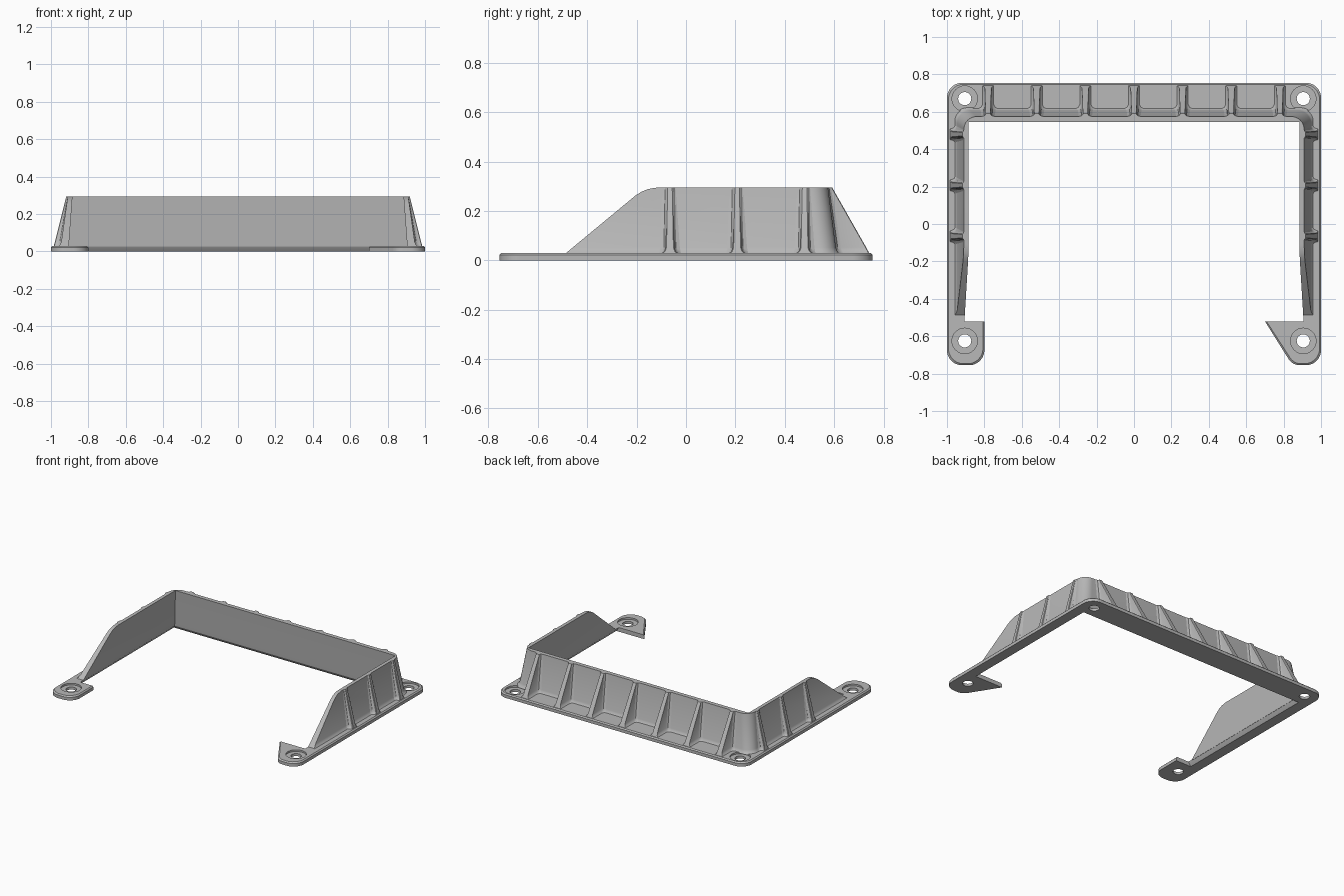
import bpy, bmesh, math
from mathutils import Vector

if "Cube" in bpy.data.objects:
    bpy.data.objects.remove(bpy.data.objects["Cube"], do_unlink=True)

grey = bpy.data.materials.new("plain grey")
grey.use_nodes = True
GREY = (0.48, 0.48, 0.48, 1)
grey.diffuse_color = GREY
grey.node_tree.nodes["Principled BSDF"].inputs["Base Color"].default_value = GREY

BASE_Z, TOP_Z = 0.03, 0.295


def loft(name, sections):
    """Skin a closed solid through sections with equal point counts."""
    bm = bmesh.new()
    rings = [[bm.verts.new(p) for p in s] for s in sections]
    for a, b in zip(rings, rings[1:]):
        for i in range(len(a)):
            j = (i + 1) % len(a)
            bm.faces.new((a[i], a[j], b[j], b[i]))
    caps = [bm.faces.new(rings[0]), bm.faces.new(rings[-1])]
    bmesh.ops.recalc_face_normals(bm, faces=bm.faces)
    bmesh.ops.triangulate(bm, faces=caps)
    mesh = bpy.data.meshes.new(name)
    bm.to_mesh(mesh)
    bm.free()
    mesh.materials.append(grey)
    ob = bpy.data.objects.new(name, mesh)
    bpy.context.collection.objects.link(ob)
    return ob


def outline(corners, z, steps=8):
    """Polygon from (x, y, radius) corners, rounding where radius > 0."""
    pts = []
    for k, (x, y, r) in enumerate(corners):
        c = Vector((x, y))
        if not r:
            pts.append((x, y, z))
            continue
        u = (Vector(corners[k - 1][:2]) - c).normalized()
        v = (Vector(corners[(k + 1) % len(corners)][:2]) - c).normalized()
        half = u.angle(v) / 2
        centre = c + (u + v).normalized() * r / math.sin(half)
        a = c + u * r / math.tan(half) - centre
        b = c + v * r / math.tan(half) - centre
        for i in range(steps + 1):
            p = centre + a.lerp(b, i / steps).normalized() * r
            pts.append((p.x, p.y, z))
    return pts


def activate(ob):
    bpy.ops.object.select_all(action='DESELECT')
    ob.select_set(True)
    bpy.context.view_layer.objects.active = ob


def cut(ob, cutter):
    activate(ob)
    mod = ob.modifiers.new("cut", 'BOOLEAN')
    mod.operation, mod.solver, mod.object = 'DIFFERENCE', 'EXACT', cutter
    bpy.ops.object.modifier_apply(modifier=mod.name)
    bpy.data.objects.remove(cutter, do_unlink=True)


def smooth(ob):
    activate(ob)
    bpy.ops.object.shade_smooth_by_angle(angle=math.radians(32))


# Open base frame with two different front feet
def base_section(z, o, i):
    xi, yi, f = 0.905 + i, 0.565 + i, -0.52
    return outline([
        (-1 + o, -0.755 + o, 0.08), (-0.80 - o, -0.755 + o, 0.08),
        (-0.80 - o, f, 0), (-xi, f, 0), (-xi, yi, 0), (xi, yi, 0),
        (xi, f, 0), (0.70 + o, f, 0), (0.847 + o, -0.755 + o, 0.07),
        (1 - o, -0.755 + o, 0.08), (1 - o, 0.755 - o, 0.08),
        (-1 + o, 0.755 - o, 0.08)], z)


base = loft("base_frame", [base_section(0, 0, 0.02),
                           base_section(0.022, 0, 0.003),
                           base_section(BASE_Z, 0.008, 0)])

# Screw holes with counterbores
for x in (-0.905, 0.905):
    for y in (-0.625, 0.67):
        for radius, low in ((0.068, 0.018), (0.035, -0.05)):
            bpy.ops.mesh.primitive_cylinder_add(
                vertices=32, radius=radius, depth=0.1,
                location=(x, y, low + 0.05))
            cut(base, bpy.context.object)
smooth(base)


# Inward leaning wall on three sides, filleted at its foot
def wall_section(z, xi, yi, xo, yo):
    f = -0.52
    return outline([(-xo, f, 0), (-xi, f, 0), (-xi, yi, 0), (xi, yi, 0),
                    (xi, f, 0), (xo, f, 0), (xo, yo, 0.07),
                    (-xo, yo, 0.07)], z)


wall = loft("wall", [
    wall_section(BASE_Z - 0.004, 0.905, 0.565, 0.962, 0.622),
    wall_section(0.037, 0.904, 0.564, 0.951, 0.613),
    wall_section(0.052, 0.903, 0.563, 0.945, 0.607),
    wall_section(TOP_Z, 0.885, 0.545, 0.91, 0.575)])

# Sloping front ends of the side walls, rounded at the top
slope = [(-0.6, -0.065), (-0.205, 0.262), (-0.18, 0.278), (-0.155, 0.288),
         (-0.13, 0.293), (-0.10, 0.296), (-0.10, 0.5), (-0.6, 0.5)]
cut(wall, loft("slope_cutter", [[(x, y, z) for y, z in slope]
                                for x in (-1.2, 1.2)]))
smooth(wall)


# Tapered ribs, flared where they meet the wall and the base
def rib(name, levels, place):
    sections = []
    for z, start, tip, w in levels:
        flare = min(0.022, (tip - start) * 0.7)
        side = [(start - 0.008, w + 0.024), (start, w + 0.022),
                (start + flare * 0.35, w + 0.007), (start + flare, w),
                (tip - 0.003, w), (tip, w - 0.004)]
        ring = side + [(d, -t) for d, t in reversed(side)]
        sections.append([(*place(d, t), z) for d, t in ring])
    smooth(loft(name, sections))


back_levels = [(BASE_Z - 0.002, 0.618, 0.742, 0.032),
               (0.037, 0.612, 0.738, 0.023),
               (0.052, 0.607, 0.730, 0.018),
               (TOP_Z, 0.575, 0.592, 0.013)]
side_levels = [(BASE_Z - 0.002, 0.955, 0.985, 0.032),
               (0.037, 0.950, 0.983, 0.023),
               (0.052, 0.945, 0.979, 0.018),
               (TOP_Z, 0.908, 0.918, 0.013)]

for n in range(-3, 4):
    rib(f"back_rib_{n + 4}", back_levels,
        lambda d, t, x=n * 0.26: (x + t, d))
for label, s in (("left", 1), ("right", -1)):
    for n, y in enumerate((-0.065, 0.207, 0.48)):
        rib(f"{label}_rib_{n + 1}", side_levels,
            lambda d, t, y=y, s=s: (s * d, y + t))
